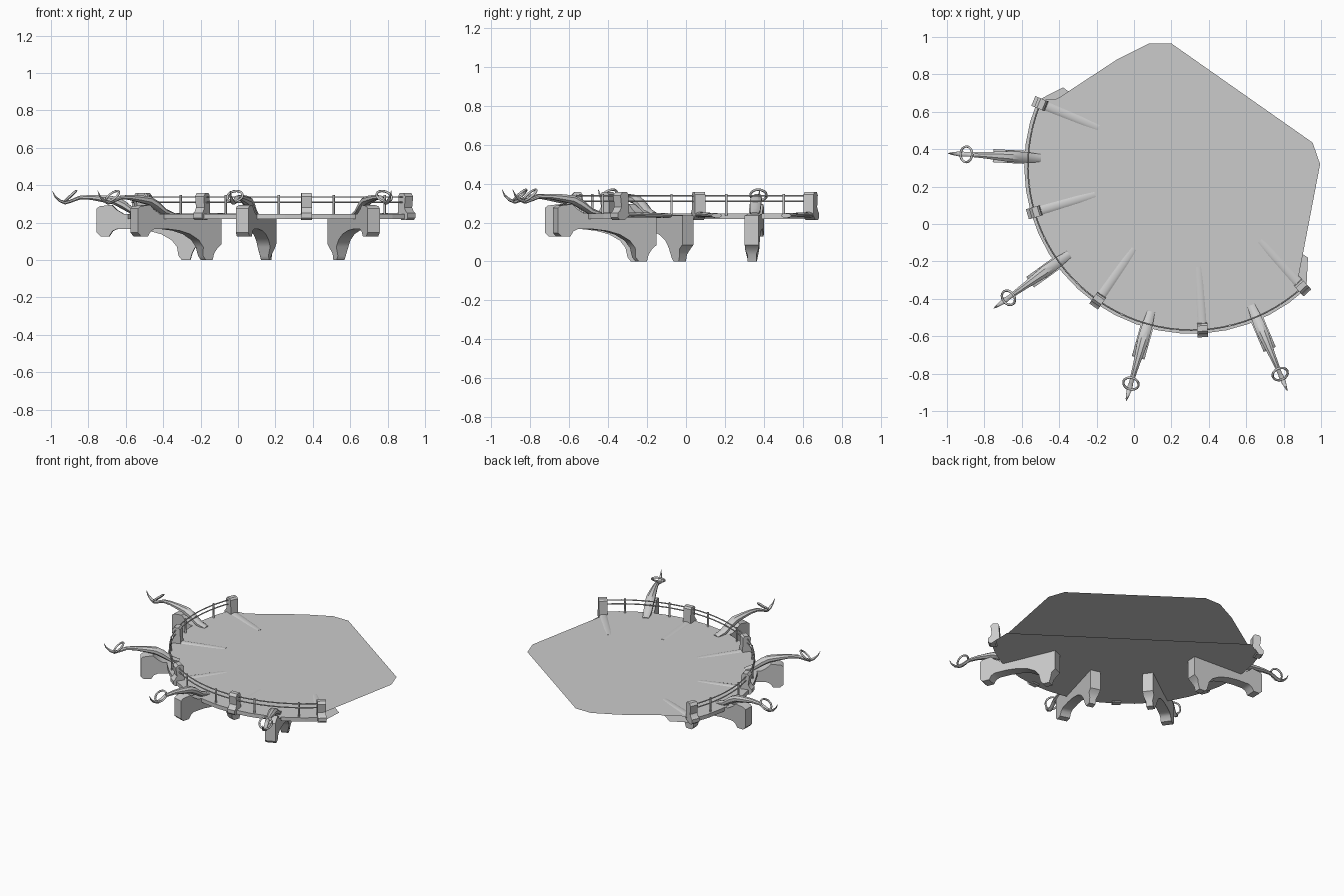
import bpy, bmesh
from math import sin, cos, pi, radians
from mathutils import Vector, Matrix

if "Cube" in bpy.data.objects:
    bpy.data.objects.remove(bpy.data.objects["Cube"])

CX, CY = 0.31, 0.31                       # centre of the rounded deck edge
POSTS = [235 + 38.65 * i for i in (-2, -1, 0, 1, 2)]
ARMS = [235 + 38.65 * i for i in (-1.5, -0.5, 0.5, 1.5)]


def place(angle):
    """Local x = outward radius, local z = up."""
    return Matrix.Translation((CX, CY, 0)) @ Matrix.Rotation(radians(angle), 4, 'Z')


def finish(name, bm, matrix=None, smooth=True, normals=True):
    if normals:
        bmesh.ops.recalc_face_normals(bm, faces=bm.faces)
    if matrix:
        bm.transform(matrix)
    me = bpy.data.meshes.new(name)
    bm.to_mesh(me)
    bm.free()
    ob = bpy.data.objects.new(name, me)
    bpy.context.collection.objects.link(ob)
    if smooth:
        for o in bpy.context.selected_objects:
            o.select_set(False)
        ob.select_set(True)
        bpy.context.view_layer.objects.active = ob
        bpy.ops.object.shade_smooth_by_angle(angle=radians(35))
    return ob


def slab(name, profile, width, angle, foot_z=None, foot_scale=1.0):
    """Radial profile extruded sideways, optionally narrowed at the foot."""
    bm = bmesh.new()
    sides = []
    for s in (-1, 1):
        sides.append([bm.verts.new((r, s * width / 2 * (
            foot_scale if foot_z is not None and z < foot_z else 1), z)) for r, z in profile])
    a, b = sides
    bm.faces.new(a)
    bm.faces.new(b[::-1])
    n = len(a)
    for i in range(n):
        j = (i + 1) % n
        bm.faces.new((a[i], b[i], b[j], a[j]))
    finish(name, bm, place(angle))


def loft(name, rows, angle, sides=8):
    """Tapering sweep; each row is radius, z, half width, half height."""
    bm = bmesh.new()
    rings = []
    for k, (r, z, w, h) in enumerate(rows):
        p, q = rows[max(k - 1, 0)], rows[min(k + 1, len(rows) - 1)]
        t = Vector((q[0] - p[0], 0, q[1] - p[1])).normalized()
        up = Vector((-t.z, 0, t.x))
        ring = []
        for i in range(sides):
            a = 2 * pi * (i + 0.5) / sides
            ring.append(bm.verts.new(Vector((r, w * cos(a), z)) + up * h * sin(a)))
        rings.append(ring)
    for a, b in zip(rings, rings[1:]):
        for i in range(sides):
            j = (i + 1) % sides
            bm.faces.new((a[i], a[j], b[j], b[i]))
    bm.faces.new(rings[0])
    bm.faces.new(rings[-1])
    finish(name, bm, place(angle))


def polar(angle, r, z):
    return (CX + r * cos(radians(angle)), CY + r * sin(radians(angle)), z)


def tube(name, points, radius, cyclic=False):
    cu = bpy.data.curves.new(name, 'CURVE')
    cu.dimensions = '3D'
    cu.bevel_depth = radius
    cu.bevel_resolution = 1
    cu.use_fill_caps = True
    sp = cu.splines.new('POLY')
    sp.points.add(len(points) - 1)
    for p, co in zip(sp.points, points):
        p.co = (*co, 1)
    sp.use_cyclic_u = cyclic
    ob = bpy.data.objects.new(name, cu)
    bpy.context.collection.objects.link(ob)


# Deck: full top sheet, rounded rim, and underside cut off along a chord
TOP, BOTTOM = 0.246, 0.219
bm = bmesh.new()
angles = [157 + 156 * i / 20 for i in range(21)]
upper = [bm.verts.new(polar(a, 0.897, TOP)) for a in angles]
lower = [bm.verts.new(polar(a, 0.897, BOTTOM)) for a in angles]
for i in range(20):
    bm.faces.new((upper[i], lower[i], lower[i + 1], upper[i + 1]))
rear = [(0.88, -0.28), (0.995, 0.32), (0.955, 0.435), (0.2, 0.965), (0.08, 0.965),
        (-0.09, 0.88), (-0.41, 0.67)]
bm.faces.new(upper + [bm.verts.new((x, y, TOP)) for x, y in rear])
bm.faces.new((lower + [bm.verts.new((x, y, BOTTOM)) for x, y in
                       ((0.93, -0.18), (-0.38, 0.73))])[::-1])
bmesh.ops.triangulate(bm, faces=[f for f in bm.faces if len(f.verts) > 4])
finish("deck", bm, smooth=False, normals=False)

# Railing posts and the low ridges running inward from them
post_profile = [(0.84, 0.235), (0.845, 0.345), (0.855, 0.357), (0.885, 0.357), (0.9, 0.34),
                (0.892, 0.28), (0.905, 0.258), (0.917, 0.25), (0.917, 0.225), (0.905, 0.213),
                (0.87, 0.213)]
for a in POSTS:
    slab("railing_post", post_profile, 0.056, a)
    loft("deck_ridge", [(0.54, 0.236, 0.028, 0.012), (0.7, 0.238, 0.028, 0.013),
                        (0.86, 0.24, 0.028, 0.014)], a, 12)

# Two handrails following the rim
for z in (0.337, 0.309):
    tube("handrail", [polar(158 + 154 * i / 40, 0.877, z) for i in range(41)], 0.004)

# Brackets below, curved arms with rings above, and thin stanchions beside each arm
bracket_profile = [
    (0.515, 0.235), (0.515, 0.085), (0.54, 0.065), (0.555, 0.035), (0.565, 0.0), (0.61, 0.0),
    (0.628, 0.022), (0.635, 0.07), (0.665, 0.107), (0.72, 0.138), (0.79, 0.157), (0.87, 0.166),
    (0.955, 0.166), (0.98, 0.155), (0.998, 0.127), (1.045, 0.127), (1.065, 0.147),
    (1.065, 0.275), (1.05, 0.287), (0.985, 0.295), (0.96, 0.27), (0.92, 0.246)]
arm_rows = [
    (0.81, 0.243, 0.022, 0.010), (0.87, 0.258, 0.029, 0.018), (0.925, 0.295, 0.031, 0.024),
    (0.97, 0.318, 0.032, 0.024), (1.03, 0.327, 0.026, 0.020), (1.10, 0.335, 0.019, 0.014),
    (1.16, 0.333, 0.015, 0.011), (1.205, 0.315, 0.012, 0.009), (1.235, 0.306, 0.016, 0.010),
    (1.265, 0.317, 0.011, 0.008), (1.29, 0.34, 0.006, 0.005), (1.305, 0.37, 0.001, 0.001)]
for a in ARMS:
    slab("bracket", bracket_profile, 0.07, a, 0.05, 0.65)
    loft("arm", arm_rows, a)
    m = place(a) @ Matrix.Translation((1.208, 0, 0.341)) @ Matrix.Rotation(radians(42), 4, 'Y')
    tube("arm_ring", [m @ Vector((0.042 * cos(2 * pi * i / 16), 0.042 * sin(2 * pi * i / 16), 0))
                      for i in range(16)], 0.0065, True)
    for d in (-9.7, 9.7):
        tube("stanchion", [polar(a + d, 0.877, 0.235), polar(a + d, 0.877, 0.347)], 0.0065)
